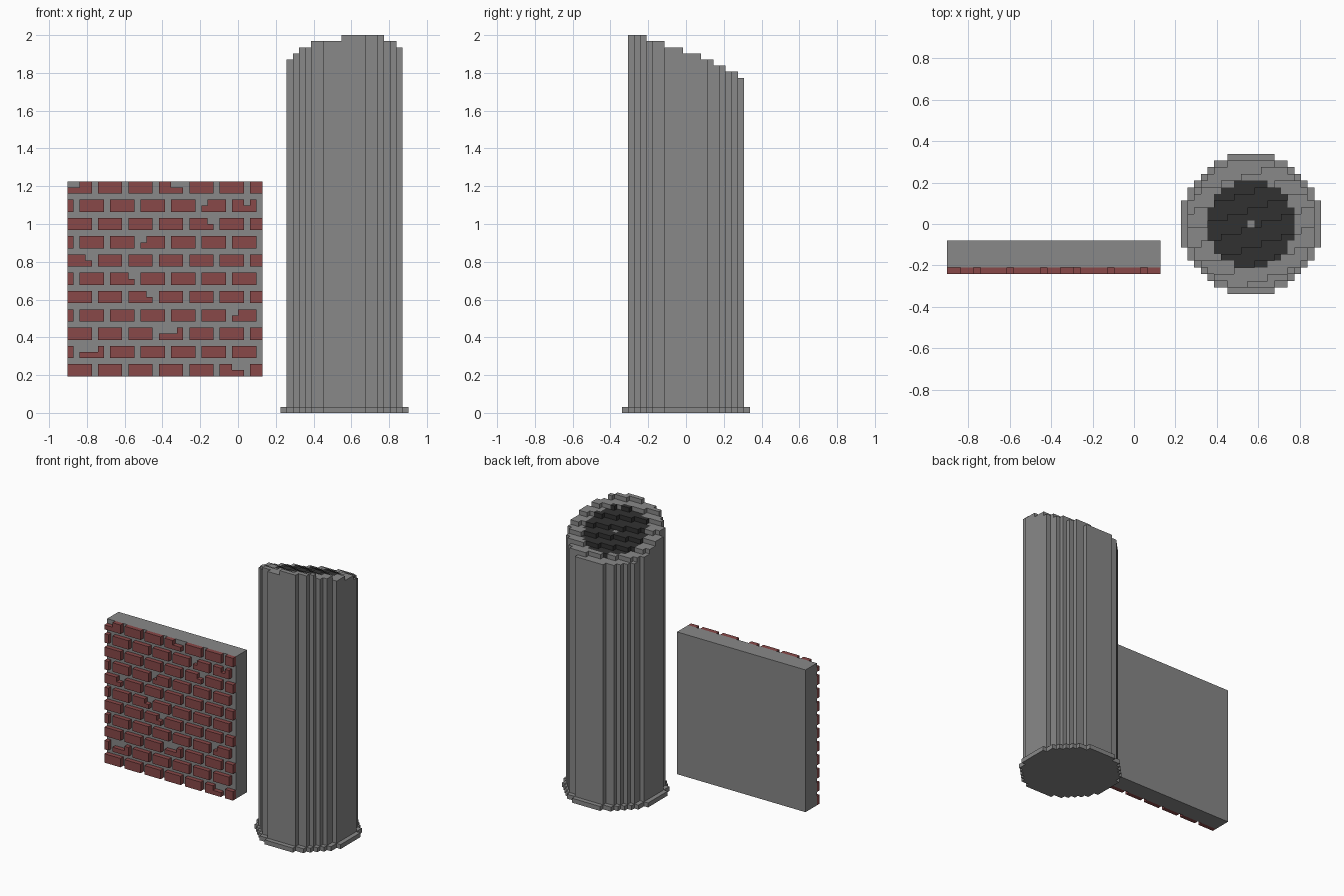
import bpy, bmesh, math
from mathutils import Matrix, Vector

cube = bpy.data.objects.get("Cube")
if cube:
    bpy.data.objects.remove(cube, do_unlink=True)

V = 2 / 62          # size of one block
PILLAR_X = 17.5     # pillar axis, in blocks
WALL_X, WALL_Z, WALL_SIZE = -28, 6, 32


def material(name, rgb):
    m = bpy.data.materials.new(name)
    m.use_nodes = True
    m.diffuse_color = (*rgb, 1)
    m.node_tree.nodes["Principled BSDF"].inputs["Base Color"].default_value = (*rgb, 1)
    return m


GREY = material("concrete grey", (0.246, 0.246, 0.246))
DARK = material("charcoal", (0.031, 0.031, 0.031))
RED = material("brick red", (0.246, 0.065, 0.065))


def block_columns(name, heights, matrix, mats, low=0, rule=lambda i, j: 0):
    """Stepped solid: one column of blocks per cell, flat faces merged."""
    bm = bmesh.new()
    verts = {}

    def quad(points, mat):
        corner = [verts.setdefault(p, None) or verts.update({p: bm.verts.new(p)}) or verts[p]
                  for p in points]
        bm.faces.new(corner).material_index = mat

    for (i, j), top in heights.items():
        mat = rule(i, j)
        ring = [(i, j), (i + 1, j), (i + 1, j + 1), (i, j + 1)]
        quad([(x, y, top) for x, y in ring], mat)
        quad([(x, y, low) for x, y in reversed(ring)], mat)
        for k, (dx, dy) in enumerate([(0, -1), (1, 0), (0, 1), (-1, 0)]):
            a, b = ring[k], ring[(k + 1) % 4]
            for z in range(heights.get((i + dx, j + dy), low), top):
                quad([(*a, z), (*b, z), (*b, z + 1), (*a, z + 1)], mat)
    bmesh.ops.dissolve_limit(bm, angle_limit=math.radians(1), verts=bm.verts,
                             edges=bm.edges, delimit={'MATERIAL'})
    bm.transform(Matrix.Scale(V, 4) @ matrix)
    mesh = bpy.data.meshes.new(name)
    bm.to_mesh(mesh)
    bm.free()
    for m in mats:
        mesh.materials.append(m)
    obj = bpy.data.objects.new(name, mesh)
    bpy.context.collection.objects.link(obj)
    return obj


def disc(radius):
    n = int(radius)
    return [(x, y) for x in range(-n, n + 1) for y in range(-n, n + 1)
            if x * x + y * y <= radius * radius]


def core_rule(x, y):
    """Charcoal core with a single grey block at its centre."""
    return 1 if 0 < x * x + y * y <= 6.5 ** 2 else 0


# Pillar: slanted, stepped top over a thin wider foot
at_pillar = Matrix.Translation((PILLAR_X - 0.5, -0.5, 0))
slope = {(x, y): math.floor(58.77 + 0.12 * x - 0.365 * y) for x, y in disc(9.5)}
block_columns("pillar", slope, at_pillar, [GREY, DARK], 1, core_rule)
block_columns("pillar_foot", {c: 1 for c in disc(10.5)}, at_pillar, [GREY])

# Mortar panel
bpy.ops.mesh.primitive_cube_add(size=1, location=Vector((WALL_X + 16, -4.5, WALL_Z + 16)) * V)
panel = bpy.context.object
panel.name = "mortar_panel"
panel.data.transform(Matrix.Diagonal((WALL_SIZE * V, 4 * V, WALL_SIZE * V, 1)))
panel.data.materials.append(GREY)

# Bricks: 4 x 2 blocks with one-block joints, offset on every other course
chips = {0: (27, 28), 1: (2, 3, 4), 2: (15, 16, 17), 3: (27,), 4: (13,), 5: (10,),
         6: (3,), 7: (12,), 8: (23,), 9: (22, 29), 10: (0, 1, 17, 18)}
cells = {}
for course in range(11):
    shift = 3 if course % 2 else 0
    for x in range(WALL_SIZE):
        if (x + shift) % 5 == 4:
            continue
        cells[x, course * 3] = 1
        if x not in chips[course]:      # broken upper corners
            cells[x, course * 3 + 1] = 1
at_wall = Matrix.Translation((WALL_X, -6.5, WALL_Z)) @ Matrix.Rotation(math.pi / 2, 4, 'X')
block_columns("bricks", cells, at_wall, [RED])
